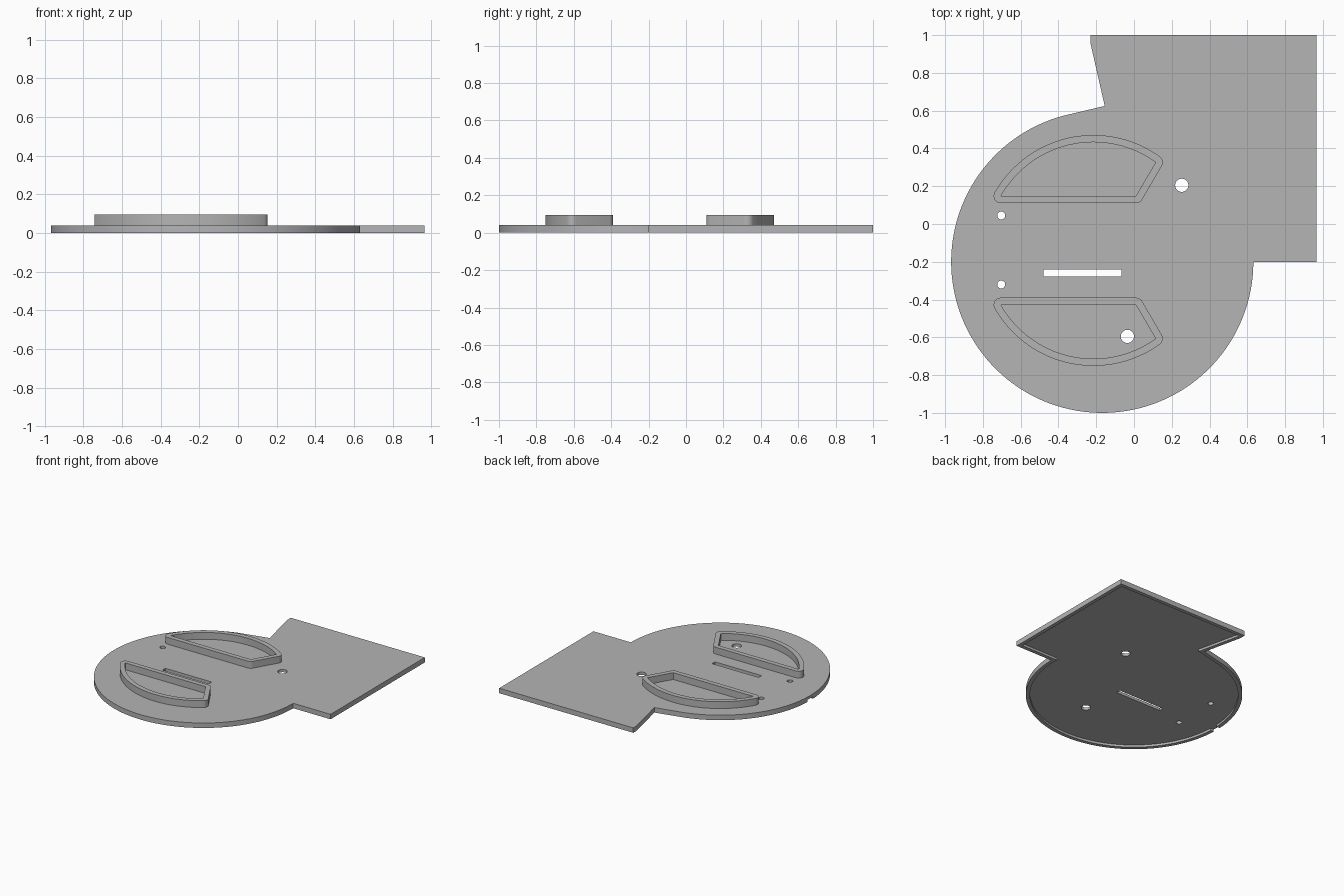
import bpy, bmesh
from math import sin, cos, pi, radians, atan2, ceil
from mathutils import Vector

cube = bpy.data.objects.get("Cube")
if cube:
    bpy.data.objects.remove(cube, do_unlink=True)

grey = bpy.data.materials.new("plain grey")
grey.use_nodes = True
colour = (0.46, 0.46, 0.46, 1)
grey.diffuse_color = colour
grey.node_tree.nodes["Principled BSDF"].inputs["Base Color"].default_value = colour

TOP, FLOOR, WALL_TOP = 0.04, 0.018, 0.095
MID_Y = -0.14                      # mirror line between the two pockets


def arc(cx, cy, r, a0, a1, n):
    """Points along an arc, angles in degrees."""
    angles = [radians(a0 + (a1 - a0) * i / n) for i in range(n + 1)]
    return [(cx + r * cos(a), cy + r * sin(a)) for a in angles]


def box(x0, x1, y0, y1):
    return [(x0, y0), (x1, y0), (x1, y1), (x0, y1)]


def offset(points, d, rounded=False):
    """Offset a counter-clockwise loop outward by d, with mitred or round corners."""
    out = []
    for i, p in enumerate(points):
        p = Vector(p)
        before = (p - Vector(points[i - 1])).normalized()
        after = (Vector(points[(i + 1) % len(points)]) - p).normalized()
        n0, n1 = Vector((before.y, -before.x)), Vector((after.y, -after.x))
        turn = atan2(before.cross(after), before.dot(after))
        if rounded and turn > radians(10):
            start, steps = atan2(n0.y, n0.x), ceil(turn / radians(12))
            out += [(p.x + d * cos(start + turn * k / steps),
                     p.y + d * sin(start + turn * k / steps)) for k in range(steps + 1)]
        else:
            out.append(tuple(p + (n0 + n1) * d / (1 + n0.dot(n1))))
    return out


def prism(name, points, z0, z1):
    bm = bmesh.new()
    face = bm.faces.new([bm.verts.new((x, y, z0)) for x, y in points])
    moved = bmesh.ops.extrude_face_region(bm, geom=[face])["geom"]
    bmesh.ops.translate(bm, vec=(0, 0, z1 - z0),
                        verts=[v for v in moved if isinstance(v, bmesh.types.BMVert)])
    bmesh.ops.recalc_face_normals(bm, faces=bm.faces)
    mesh = bpy.data.meshes.new(name)
    bm.to_mesh(mesh)
    bm.free()
    mesh.materials.append(grey)
    obj = bpy.data.objects.new(name, mesh)
    bpy.context.collection.objects.link(obj)
    return obj


def cut(obj, points, z0, z1):
    cutter = prism("cutter", points, z0, z1)
    cutter.hide_render = True
    mod = obj.modifiers.new("cut", "BOOLEAN")
    mod.operation, mod.solver, mod.object = "DIFFERENCE", "EXACT", cutter
    bpy.context.view_layer.objects.active = obj
    bpy.ops.object.modifier_apply(modifier=mod.name)
    bpy.data.objects.remove(cutter, do_unlink=True)


def smooth(obj):
    bpy.ops.object.select_all(action="DESELECT")
    obj.select_set(True)
    bpy.context.view_layer.objects.active = obj
    bpy.ops.object.shade_smooth_by_angle(angle=radians(30))


# Base plate: round disc joined to a square sheet, hollow underneath
outline = arc(-0.168, -0.2, 0.8, 101.5, 360, 96)
outline += [(0.965, -0.2), (0.965, 1), (-0.23, 1), (-0.23, 0.955), (-0.155, 0.625)]
plate = prism("base_plate", outline, 0, TOP)
cut(plate, offset(outline, -0.03), -0.1, FLOOR)

# Notch through the rim
cut(plate, box(-1.1, -0.92, -0.235, -0.165), -0.1, FLOOR)

# Round holes and slot
for x, y, r in [(0.253, 0.205, 0.035), (-0.035, -0.595, 0.035),
                (-0.703, 0.045, 0.021), (-0.703, -0.32, 0.021)]:
    cut(plate, arc(x, y, r, 0, 348.75, 31), -0.1, 0.1)
cut(plate, box(-0.48, -0.065, -0.277, -0.24), -0.1, 0.1)
smooth(plate)

# Raised pocket walls, mirrored front to back
pocket = [(-0.705, 0.148), (0.01, 0.148)] + arc(-0.215, -0.13, 0.563, 54.2, 150.5, 40)[:-1]
for name, mirrored in [("back_pocket_wall", False), ("front_pocket_wall", True)]:
    inner, outer = pocket, offset(pocket, 0.038, rounded=True)
    if mirrored:
        inner, outer = [[(x, 2 * MID_Y - y) for x, y in reversed(loop)]
                        for loop in (inner, outer)]
    wall = prism(name, outer, TOP, WALL_TOP)
    cut(wall, inner, 0, 0.2)
    smooth(wall)
